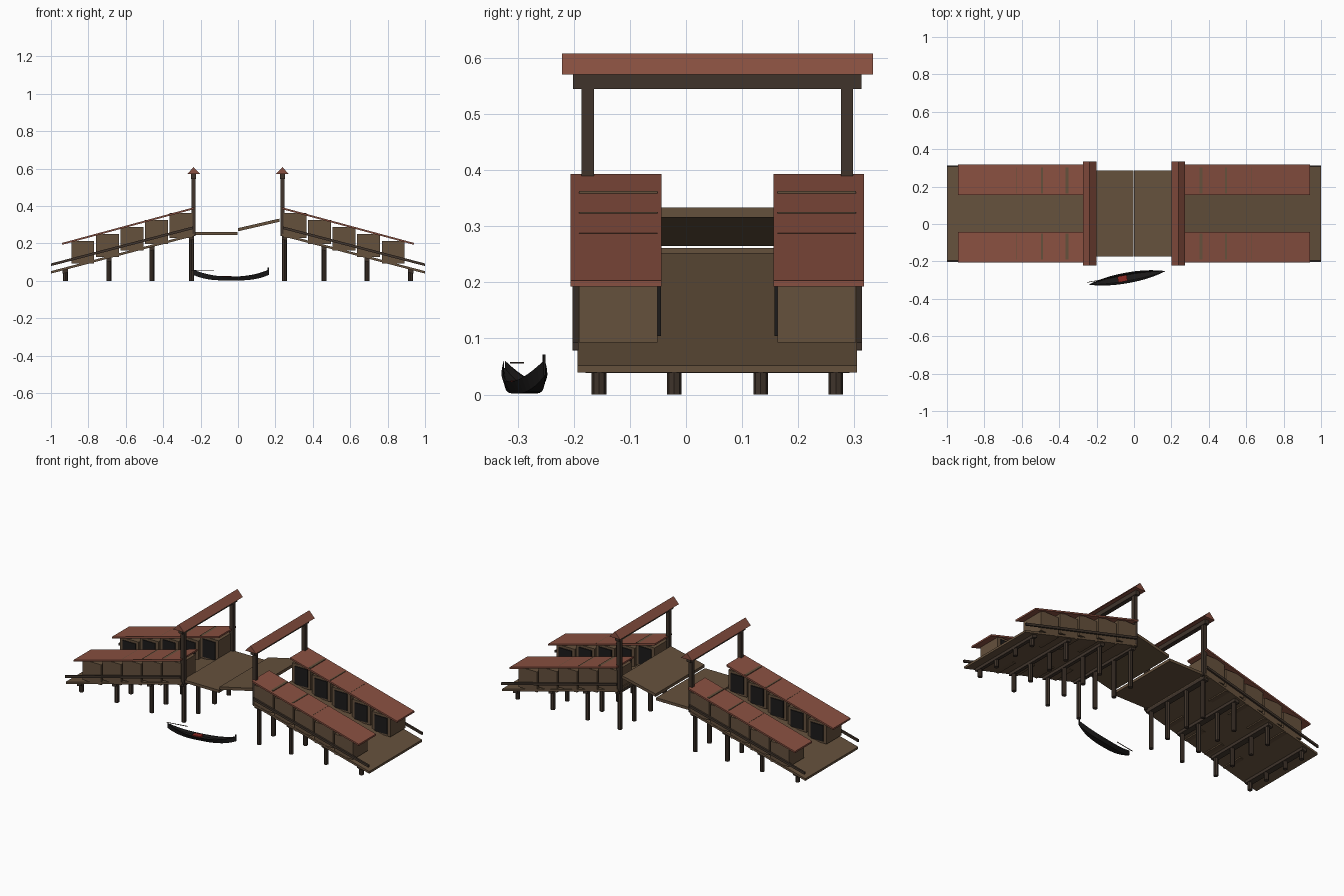
import bpy, math
from mathutils import Vector

if "Cube" in bpy.data.objects:
    bpy.data.objects.remove(bpy.data.objects["Cube"])

CY = 0.056  # centre line of the bridge


def mat(name, rgb):
    m = bpy.data.materials.new(name)
    m.diffuse_color = (*rgb, 1)
    m.use_nodes = True
    m.node_tree.nodes["Principled BSDF"].inputs["Base Color"].default_value = m.diffuse_color
    return m


WOOD = mat("wood", (0.13, 0.082, 0.046))
DARK = mat("dark_wood", (0.05, 0.034, 0.024))
TILE = mat("roof_tile", (0.25, 0.08, 0.052))
BLACK = mat("black", (0.012, 0.011, 0.011))
RED = mat("red_cushion", (0.25, 0.02, 0.015))


def mesh(name, verts, faces, m):
    me = bpy.data.meshes.new(name)
    me.from_pydata(verts, [], faces)
    me.materials.append(m)
    ob = bpy.data.objects.new(name, me)
    bpy.context.collection.objects.link(ob)
    return ob


def prism(name, profile, y0, y1, m):
    """Extrude an x-z profile (counter-clockwise from the front) along y."""
    n = len(profile)
    v = [(x, y0, z) for x, z in profile] + [(x, y1, z) for x, z in profile]
    f = [tuple(range(n)), tuple(reversed(range(n, 2 * n)))]
    f += [(i, i + n, (i + 1) % n + n, (i + 1) % n) for i in range(n)]
    return mesh(name, v, f, m)


def box(name, x0, x1, y0, y1, z0, z1, m):
    return prism(name, [(x0, z0), (x1, z0), (x1, z1), (x0, z1)], y0, y1, m)


def slab(name, a, b, t, y0, y1, m):
    """Sloping plank whose top runs from a to b in x-z."""
    if a[0] > b[0]:
        a, b = b, a
    return prism(name, [(a[0], a[1] - t), (b[0], b[1] - t), b, a], y0, y1, m)


def pile(name, x, y, top, m):
    bpy.ops.mesh.primitive_cylinder_add(vertices=8, radius=0.013, depth=top,
                                        location=(x, y, top / 2))
    ob = bpy.context.object
    ob.name = name
    ob.data.materials.append(m)


def deck_z(x):
    return 0.052 + (1 - abs(x)) * 0.262


for s, side in ((-1, "left"), (1, "right")):
    # Ramp deck
    slab(f"{side}_ramp_deck", (s, deck_z(1)), (s * 0.235, deck_z(0.235)), 0.013,
         CY - 0.249, CY + 0.249, WOOD)

    # Piles and cross beams
    for x in (0.923, 0.69, 0.46, 0.248):
        under = deck_z(x) - 0.012
        slab(f"{side}_cross_beam", (s * (x + 0.014), under - 0.004),
             (s * (x - 0.014), under + 0.003), 0.018, CY - 0.235, CY + 0.235, DARK)
        for y in (-0.211, -0.077, 0.077, 0.211):
            pile(f"{side}_pile", s * x, CY + y, under, DARK)

    # Stall rows, roofs and outer rails on both edges of the ramp
    for e in (-1, 1):
        yc = CY + e * 0.177
        for i in range(5):
            x = 0.304 + i * 0.1315
            base = deck_z(x) - 0.004
            top = 0.3965 - (x + 0.061 - 0.238) * 0.283 + 0.002
            box(f"{side}_stall", s * x - 0.061, s * x + 0.061, yc - 0.07, yc + 0.07,
                base, top, WOOD)
            yf = CY + e * 0.105
            box(f"{side}_stall_opening", s * x - 0.042, s * x + 0.042,
                yf - 0.003, yf + 0.004, base + 0.012, top - 0.014, BLACK)
        yr = CY + e * 0.1805
        slab(f"{side}_stall_roof", (s * 0.94, 0.203), (s * 0.235, 0.3935), 0.010,
             yr - 0.081, yr + 0.081, TILE)
        yo = CY + e * 0.253
        slab(f"{side}_rail", (s, 0.093), (s * 0.24, 0.291), 0.014,
             yo - 0.005, yo + 0.005, DARK)

        # Gate posts
        yp = CY + e * 0.231
        gx = s * 0.237
        box(f"{side}_gate_post", gx - 0.011, gx + 0.011, yp - 0.011, yp + 0.011,
            0.24, 0.56, DARK)

    # Gate lintel and gabled cap
    box(f"{side}_gate_beam", gx - 0.013, gx + 0.013, CY - 0.257, CY + 0.257,
        0.545, 0.573, DARK)
    prism(f"{side}_gate_roof", [(gx - 0.036, 0.57), (gx + 0.036, 0.57), (gx, 0.608)],
          CY - 0.277, CY + 0.277, TILE)

# Central drawbridge leaves: one lowered, one tilted
box("lowered_leaf", -0.24, -0.003, CY - 0.23, CY + 0.23, 0.245, 0.261, WOOD)
slab("tilted_leaf", (0.0, 0.282), (0.222, 0.333), 0.017, CY - 0.23, CY + 0.23, WOOD)

# Boat, lofted along its length with upturned ends
N = 16
verts, faces = [], []
for i in range(N + 1):
    t = -1 + 2 * i / N
    w = 0.027 * (1 - abs(t) ** 2.2) + 0.0015
    zt = 0.023 + 0.037 * abs(t) ** 2.4
    zb = 0.002 + 0.03 * abs(t) ** 3
    x = t * 0.205
    verts += [(x, -w, zt), (x, -w * 0.6, zb), (x, w * 0.6, zb), (x, w, zt),
              (x, w * 0.8, zt), (x, w * 0.55, zb + (zt - zb) * 0.55),
              (x, -w * 0.55, zb + (zt - zb) * 0.55), (x, -w * 0.8, zt)]
for i in range(N):
    for k in range(8):
        a, b = i * 8 + k, i * 8 + (k + 1) % 8
        faces.append((a, a + 8, b + 8, b))
faces += [tuple(range(8)), tuple(reversed(range(N * 8, N * 8 + 8)))]
parts = [mesh("boat_hull", verts, faces, BLACK),
         box("boat_prow", 0.198, 0.205, -0.002, 0.002, 0.035, 0.071, BLACK),
         box("boat_seat", -0.05, 0.0, -0.016, 0.016, 0.012, 0.025, RED),
         box("boat_oar", -0.215, -0.09, 0.012, 0.015, 0.055, 0.058, DARK)]
for p in parts:
    p.location = (-0.037, -0.288, 0)
    p.rotation_euler.z = math.radians(10)
